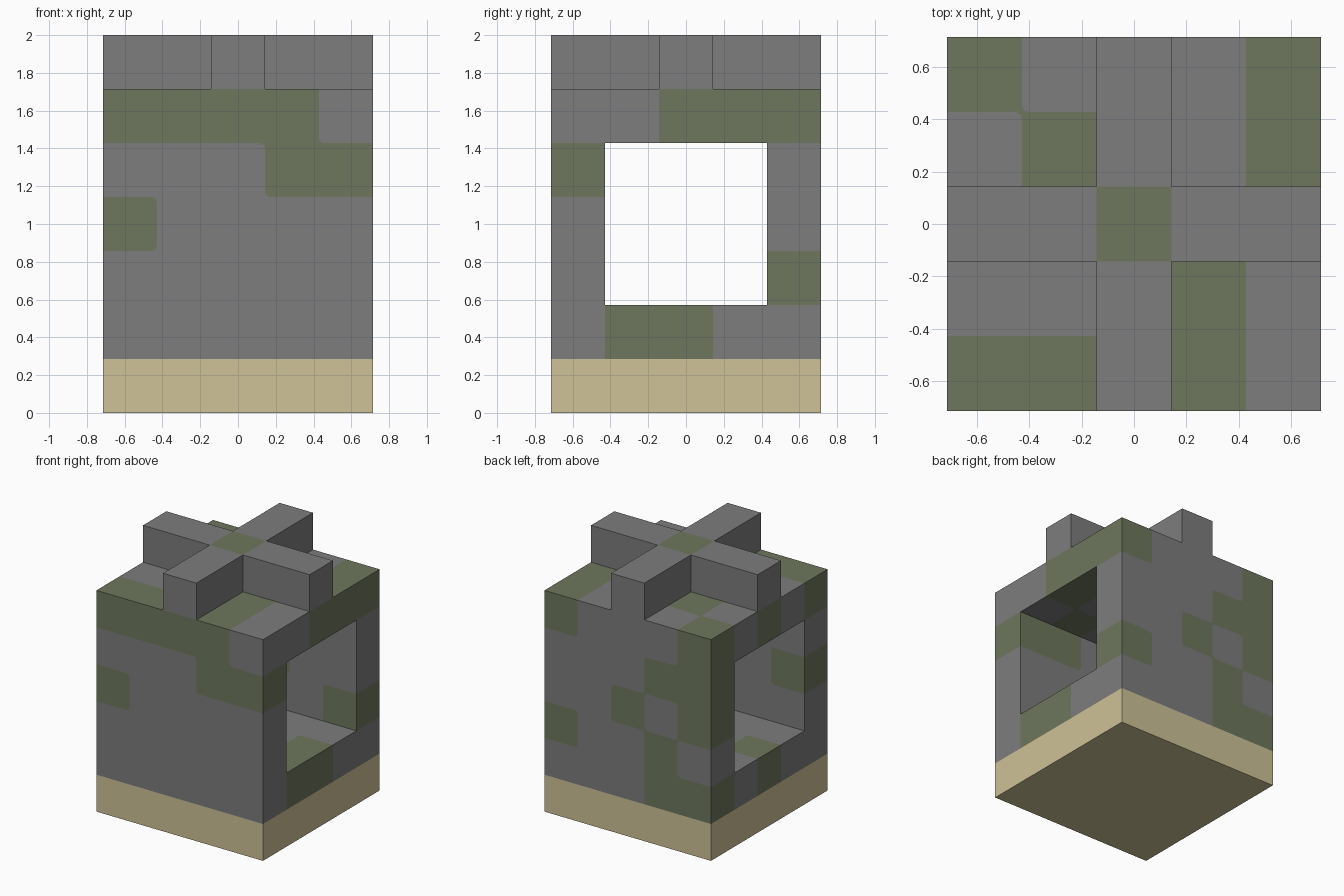
import bpy, bmesh, math
from mathutils import Vector

if "Cube" in bpy.data.objects:
    bpy.data.objects.remove(bpy.data.objects["Cube"])

UNIT = 2 / 7          # edge of one block
ROUND = 0.1           # rounding of moss patch corners, in blocks
STEPS = 4

# Block plan of each course from the ground up, rows run from back to front:
# d = sand, s = stone, m = mossy stone, . = empty
COURSES = [
    ["ddddd", "ddddd", "ddddd", "ddddd", "ddddd"],
    ["mmsss", "sssss", "msssm", "ssssm", "sssss"],
    ["smssm", ".....", ".....", ".....", "sssss"],
    ["msmss", ".....", ".....", ".....", "mssss"],
    ["mmsss", ".....", ".....", ".....", "sssmm"],
    ["msssm", "smssm", "msssm", "sssms", "mmmms"],
    ["..s..", "..s..", "ssmss", "..s..", "..s.."],
]
BLOCKS = {(x, 4 - row, z): kind
          for z, rows in enumerate(COURSES)
          for row, line in enumerate(rows)
          for x, kind in enumerate(line) if kind != "."}


def make_material(name, colour):
    mat = bpy.data.materials.new(name)
    mat.use_nodes = True
    mat.diffuse_color = (*colour, 1)
    bsdf = mat.node_tree.nodes["Principled BSDF"]
    bsdf.inputs["Base Color"].default_value = (*colour, 1)
    bsdf.inputs["Roughness"].default_value = 0.9
    return mat


MATERIALS = [make_material("sand", (0.62, 0.54, 0.31)),
             make_material("stone_grey", (0.205, 0.205, 0.205)),
             make_material("moss_green", (0.153, 0.185, 0.11))]
SLOT = {"d": 0, "s": 1, "m": 2}
OTHER = {"s": "m", "m": "s"}


def shown(cell, normal):
    """Kind of the block face showing in this direction, or None."""
    if tuple(cell + normal) in BLOCKS:
        return None
    return BLOCKS.get(tuple(cell))


def is_rounded(cell, normal, du, dv):
    """A patch corner is rounded where it meets the other stone on both sides."""
    kind = BLOCKS[tuple(cell)]
    other = OTHER.get(kind)
    if other is None:
        return False
    if shown(cell + du, normal) != other or shown(cell + dv, normal) != other:
        return False
    return kind == "s" or shown(cell + du + dv, normal) == other


def add_face(bm, points, kind):
    face = bm.faces.new([bm.verts.new(p) for p in points])
    face.material_index = SLOT[kind]


def add_block_face(bm, cell, axis, sign):
    normal, u, v = Vector(), Vector(), Vector()
    normal[axis] = sign
    u[(axis + 1) % 3] = sign
    v[(axis + 2) % 3] = 1
    kind = shown(cell, normal)
    if kind is None:
        return
    middle = cell + normal / 2 - Vector((2, 2, -0.5))
    outline = []
    for su, sv in ((-1, -1), (1, -1), (1, 1), (-1, 1)):
        du, dv = u * su, v * sv
        corner = middle + (du + dv) / 2
        if not is_rounded(cell, normal, du, dv):
            outline.append(corner * UNIT)
            continue
        centre = corner - (du + dv) * ROUND
        angles = [math.pi / 2 * i / STEPS for i in range(STEPS + 1)]
        arc = [(centre + (du * math.cos(a) + dv * math.sin(a)) * ROUND) * UNIT
               for a in angles]
        if su * sv < 0:
            arc.reverse()
        outline += arc
        add_face(bm, [corner * UNIT] + arc[::-1], OTHER[kind])
    add_face(bm, outline, kind)


def build_part(name, belongs):
    bm = bmesh.new()
    for cell in BLOCKS:
        if belongs(*cell):
            for axis in range(3):
                for sign in (-1, 1):
                    add_block_face(bm, Vector(cell), axis, sign)
    bmesh.ops.remove_doubles(bm, verts=bm.verts, dist=0.0001)
    mesh = bpy.data.meshes.new(name)
    bm.to_mesh(mesh)
    bm.free()
    for mat in MATERIALS:
        mesh.materials.append(mat)
    bpy.context.collection.objects.link(bpy.data.objects.new(name, mesh))


# Parts
build_part("sand_base", lambda x, y, z: z == 0)
build_part("floor_course", lambda x, y, z: z == 1)
build_part("front_wall", lambda x, y, z: 2 <= z <= 4 and y == 0)
build_part("back_wall", lambda x, y, z: 2 <= z <= 4 and y == 4)
build_part("roof_slab", lambda x, y, z: z == 5)
build_part("roof_cross", lambda x, y, z: z == 6)
